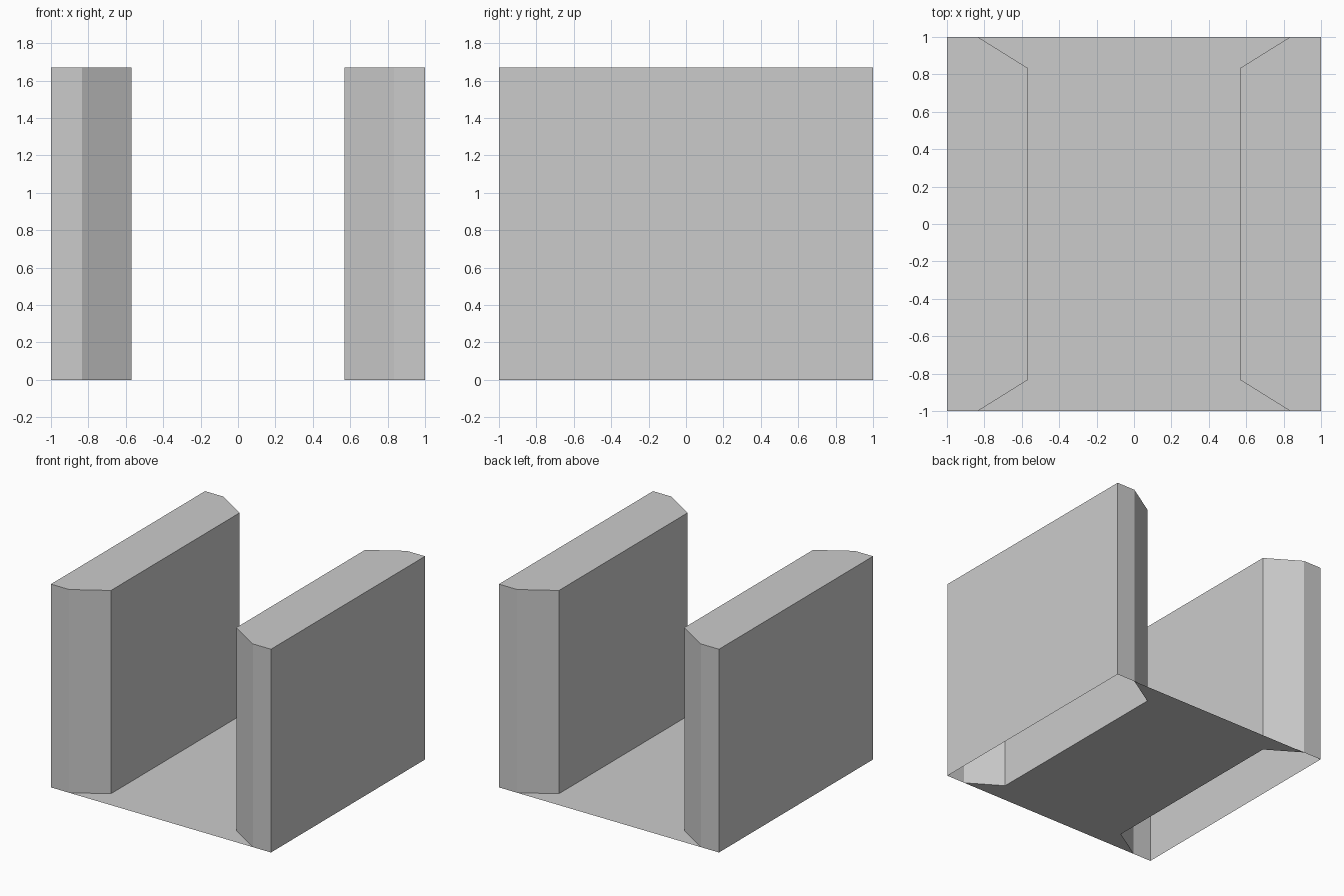
import bpy

if "Cube" in bpy.data.objects:
    bpy.data.objects.remove(bpy.data.objects["Cube"])

H = 1.67      # wall height
INNER = 0.57  # inner face of each wall
CH = 0.835    # where the end chamfers start


def make_object(name, verts, faces):
    mesh = bpy.data.meshes.new(name)
    mesh.from_pydata(verts, [], faces)
    mesh.update()
    obj = bpy.data.objects.new(name, mesh)
    bpy.context.collection.objects.link(obj)
    return obj


# Side walls: chamfered footprint raised to a capped top, open underneath
profile = [(1, -1), (1, 1), (CH, 1), (INNER, CH), (INNER, -CH), (CH, -1)]
n = len(profile)
verts = [(x, y, z) for z in (0, H) for x, y in profile]
sides = [(i, (i + 1) % n, (i + 1) % n + n, i + n) for i in range(n)]
walls = make_object("side_walls", verts, sides + [tuple(range(n, 2 * n))])
mirror = walls.modifiers.new("mirror", 'MIRROR')
mirror.use_axis[0] = True
mirror.use_mirror_merge = False

# Floor: thin sheet filling the channel between the walls, in three strips
rows = [(CH, -1), (INNER, -CH), (INNER, CH), (CH, 1)]
floor_verts = [(s * x, y, 0) for x, y in rows for s in (-1, 1)]
make_object("channel_floor", floor_verts,
            [(2 * i, 2 * i + 1, 2 * i + 3, 2 * i + 2) for i in range(3)])
